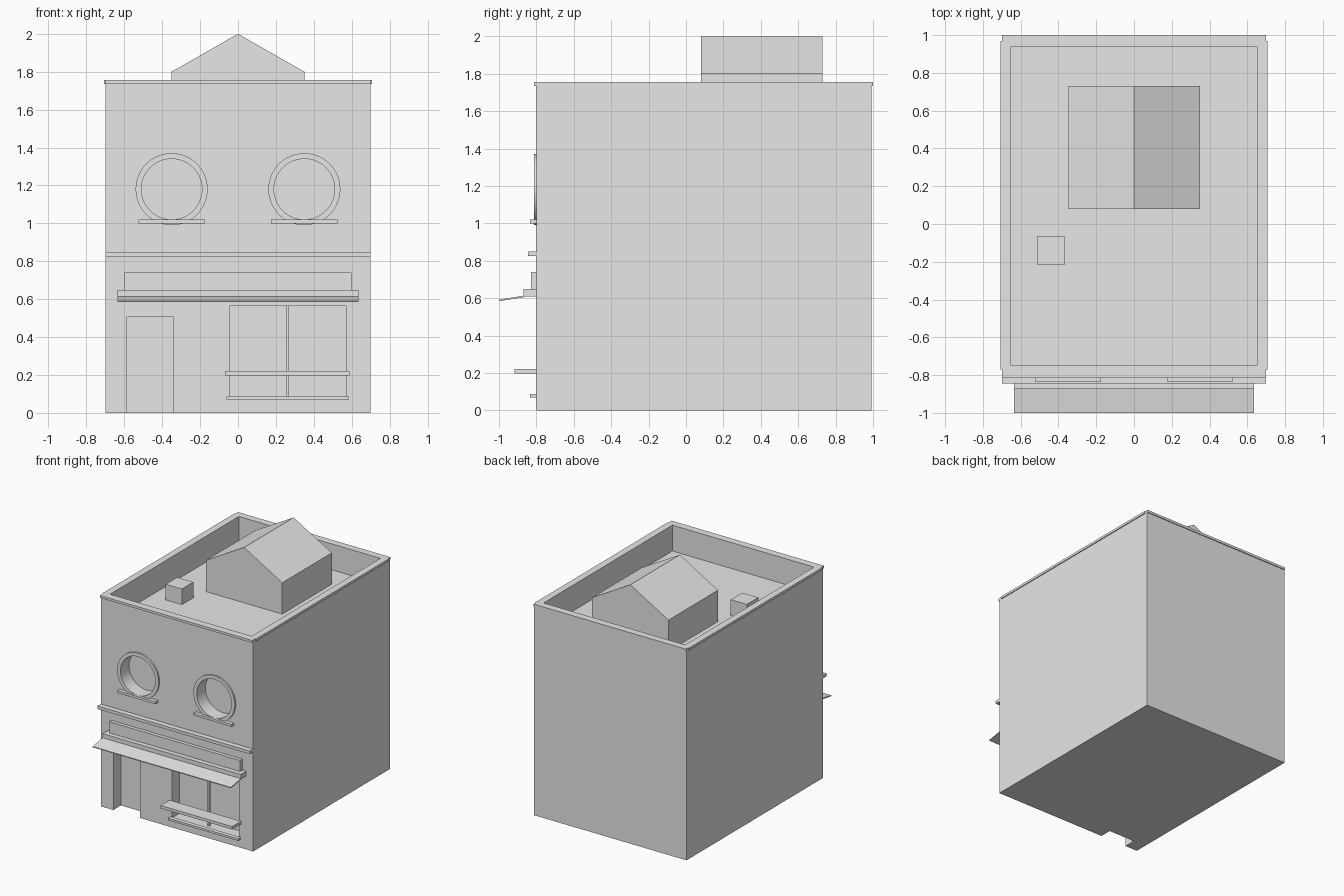
import bpy
import bmesh
import math
from mathutils import Matrix

cube = bpy.data.objects.get("Cube")
if cube:
    bpy.data.objects.remove(cube, do_unlink=True)

grey = bpy.data.materials.new("plain grey")
grey.use_nodes = True
grey.diffuse_color = (0.8, 0.8, 0.8, 1)
grey.node_tree.nodes["Principled BSDF"].inputs["Base Color"].default_value = (0.8, 0.8, 0.8, 1)


def finish(name, bm):
    bmesh.ops.recalc_face_normals(bm, faces=bm.faces)
    mesh = bpy.data.meshes.new(name)
    bm.to_mesh(mesh)
    bm.free()
    mesh.materials.append(grey)
    ob = bpy.data.objects.new(name, mesh)
    bpy.context.collection.objects.link(ob)
    return ob


def box(name, x, y, z):
    """Box from (min, max) ranges."""
    bm = bmesh.new()
    bmesh.ops.create_cube(bm, size=1)
    for v in bm.verts:
        v.co = [r[0] if c < 0 else r[1] for c, r in zip(v.co, (x, y, z))]
    return finish(name, bm)


def disc(name, x, z, radius, y):
    """Cylinder along y."""
    bm = bmesh.new()
    place = Matrix.Translation((x, sum(y) / 2, z)) @ Matrix.Rotation(math.pi / 2, 4, "X")
    bmesh.ops.create_cone(bm, cap_ends=True, segments=64, radius1=radius,
                          radius2=radius, depth=y[1] - y[0], matrix=place)
    return finish(name, bm)


def prism(name, profile, axis, span):
    """Extrude a 2D profile along x or y; the profile holds the other axis and z."""
    bm = bmesh.new()
    rings = []
    for s in span:
        rings.append([bm.verts.new((s, a, z) if axis == "x" else (a, s, z)) for a, z in profile])
    bm.faces.new(rings[0])
    bm.faces.new(rings[1])
    n = len(profile)
    for i in range(n):
        j = (i + 1) % n
        bm.faces.new((rings[0][i], rings[0][j], rings[1][j], rings[1][i]))
    return finish(name, bm)


def cut(ob, cutter):
    mod = ob.modifiers.new("opening", "BOOLEAN")
    mod.operation = "DIFFERENCE"
    mod.solver = "EXACT"
    mod.object = cutter


def smooth(ob):
    bpy.ops.object.select_all(action="DESELECT")
    ob.select_set(True)
    bpy.context.view_layer.objects.active = ob
    for mod in list(ob.modifiers):
        bpy.ops.object.modifier_apply(modifier=mod.name)
    bpy.ops.object.shade_smooth_by_angle(angle=math.radians(30))


FRONT, BACK, HALF, TOP, ROOF = -0.8, 0.993, 0.7, 1.755, 1.54

# Building shell with roof well, doorway and shop window recesses
body = box("building", (-HALF, HALF), (FRONT, BACK), (0, TOP))
cutters = [
    box("roof_well_cutter", (-0.65, 0.65), (-0.75, 0.94), (ROOF, 2.2)),
    box("doorway_cutter", (-0.585, -0.34), (-1, -0.7), (-0.1, 0.505)),
    box("shop_window_cutter", (-0.045, 0.57), (-1, -0.7), (0.08, 0.565)),
]

# Round upper windows: recess, raised ring and sill
rings = []
for side, x in (("right", -0.35), ("left", 0.35)):
    hole = disc(side + "_round_cutter", x, 1.18, 0.16, (-1, -0.7))
    ring = disc(side + "_window_ring", x, 1.18, 0.19, (-0.813, FRONT))
    cut(ring, hole)
    rings.append(ring)
    cutters.append(hole)
    box(side + "_window_sill", (x - 0.175, x + 0.175), (-0.833, FRONT), (1.0, 1.02))

for cutter in cutters:
    cut(body, cutter)
for ob in [body] + rings:
    smooth(ob)
for cutter in cutters:
    bpy.data.objects.remove(cutter, do_unlink=True)

# Thin coping lips around the parapet
lip = (1.735, TOP)
box("front_coping", (-HALF, HALF), (-0.812, FRONT), lip)
box("back_coping", (-HALF, HALF), (BACK, 1.0), lip)
for side, s in (("left", 1), ("right", -1)):
    box(side + "_coping", sorted((s * HALF, s * 0.707)), (-0.77, 0.97), lip)

# Roof hut with gable and small roof vent
prism("roof_hut", [(-0.35, ROOF), (0.35, ROOF), (0.35, 1.8), (0, 2), (-0.35, 1.8)],
      "y", (0.08, 0.73))
box("roof_vent", (-0.513, -0.365), (-0.215, -0.065), (ROOF, 1.67))

# Facade trim, sign board and awning
box("cornice", (-HALF, HALF), (-0.845, FRONT), (0.825, 0.85))
box("sign_board", (-0.6, 0.6), (-0.83, FRONT), (0.648, 0.74))
box("awning_housing", (-0.635, 0.635), (-0.87, FRONT), (0.61, 0.648))
prism("awning", [(-0.86, 0.615), (-1.0, 0.591), (-1.0, 0.584), (-0.86, 0.606)],
      "x", (-0.635, 0.635))

# Shop window fittings
box("shop_counter", (-0.068, 0.588), (-0.917, FRONT), (0.197, 0.221))
box("shop_sill", (-0.06, 0.585), (-0.835, FRONT), (0.07, 0.087))
box("shop_mullion", (0.255, 0.27), (-0.765, -0.745), (0.08, 0.565))
